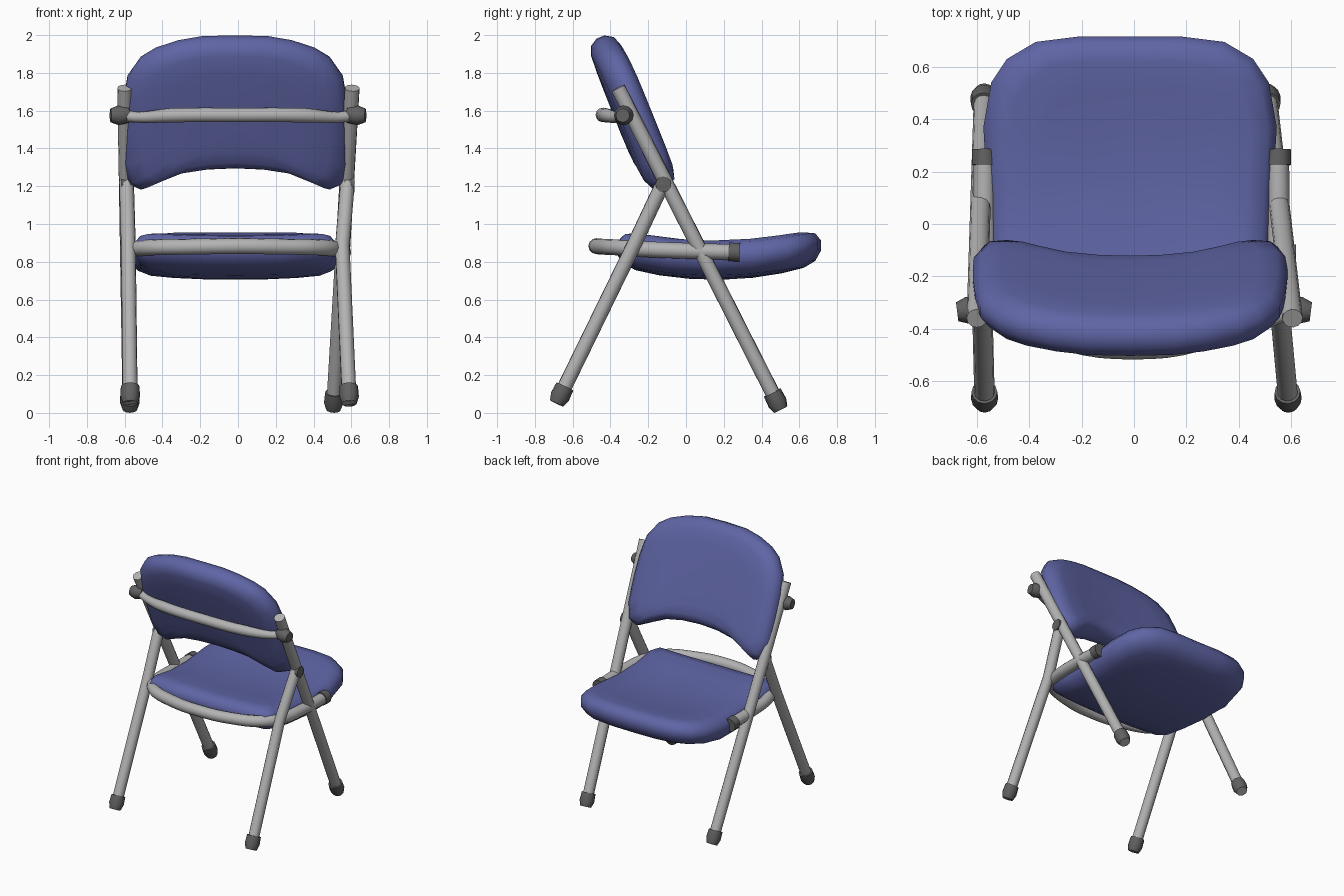
import bpy, bmesh, math
from mathutils import Vector

if "Cube" in bpy.data.objects:
    bpy.data.objects.remove(bpy.data.objects["Cube"])


def material(name, rgb):
    m = bpy.data.materials.new(name)
    m.diffuse_color = (*rgb, 1)
    m.use_nodes = True
    m.node_tree.nodes["Principled BSDF"].inputs["Base Color"].default_value = m.diffuse_color
    return m


BLUE = material("blue_pad", (0.115, 0.13, 0.38))
DARK = material("dark_rubber", (0.12, 0.12, 0.12))
GREY = material("grey_tube", (0.45, 0.45, 0.45))


def finish(ob, mat, angle):
    bpy.ops.object.select_all(action='DESELECT')
    ob.select_set(True)
    bpy.context.view_layer.objects.active = ob
    if ob.type == 'CURVE':
        bpy.ops.object.convert(target='MESH')
        ob = bpy.context.object
    ob.data.materials.clear()
    ob.data.materials.append(mat)
    bpy.ops.object.shade_smooth_by_angle(angle=math.radians(angle))


# Round tube through points, optional radius factor per point
def tube(name, pts, r, mat=GREY, radii=None, smooth=False):
    cu = bpy.data.curves.new(name, 'CURVE')
    cu.dimensions = '3D'
    cu.bevel_depth, cu.bevel_resolution, cu.use_fill_caps = r, 4, True
    radii = radii or [1] * len(pts)
    if smooth:
        cu.resolution_u = 4
        s = cu.splines.new('BEZIER')
        s.bezier_points.add(len(pts) - 1)
        for b, p, k in zip(s.bezier_points, pts, radii):
            b.co, b.radius = p, k
            b.handle_left_type = b.handle_right_type = 'AUTO'
    else:
        s = cu.splines.new('POLY')
        s.points.add(len(pts) - 1)
        for q, p, k in zip(s.points, pts, radii):
            q.co, q.radius = (*p, 1), k
    ob = bpy.data.objects.new(name, cu)
    bpy.context.collection.objects.link(ob)
    finish(ob, mat, 40)


# Cushion: concentric rings of a mirrored outline, mapped into space by place(u, v, w)
def pad(name, half, centre, t, place):
    outline = half + [(-u, v) for u, v in reversed(half) if u > 0]
    top = [(.3, 1), (.6, .98), (.82, .93), (.94, .72), (1, .25)]
    rings = top + [(s, -h) for s, h in reversed(top)]
    bm = bmesh.new()
    loops = [[bm.verts.new(place(u * s, centre + (v - centre) * s, h * t))
              for u, v in outline] for s, h in rings]
    n = len(outline)
    for a, b in zip(loops, loops[1:]):
        for i in range(n):
            j = (i + 1) % n
            bm.faces.new((a[i], a[j], b[j], b[i]))
    for loop, h in ((loops[0], t), (loops[-1], -t)):
        c = bm.verts.new(place(0, centre, h))
        for i in range(n):
            bm.faces.new((c, loop[i], loop[(i + 1) % n]))
    bmesh.ops.recalc_face_normals(bm, faces=bm.faces)
    me = bpy.data.meshes.new(name)
    bm.to_mesh(me)
    bm.free()
    ob = bpy.data.objects.new(name, me)
    bpy.context.collection.objects.link(ob)
    finish(ob, BLUE, 60)


# Backrest: leaning, wrapped slightly forward at the sides
def back_place(u, v, w):
    w += -.025 + .09 * u * u
    return (u - .015, -.27 - .371 * v + .928 * w, 1.6 + .928 * v + .371 * w)


pad("backrest", [(0, .43), (.17, .426), (.3, .4), (.42, .355), (.5, .3), (.57, .19),
                 (.592, .05), (.6, -.1), (.6, -.3), (.57, -.41), (.5, -.44),
                 (.42, -.4), (.3, -.345), (.15, -.318), (0, -.31)],
    0, .09, back_place)


# Seat: dished front to back
def seat_place(u, v, w):
    return (u - .015, v, .805 + .25 * (v - .15) ** 2 + .07 * u * u + w)


pad("seat", [(0, .715), (.2, .715), (.36, .695), (.47, .63), (.53, .54), (.56, .37),
             (.545, .12), (.535, -.1), (.535, -.29), (.49, -.355), (.25, -.365), (0, -.37)],
    .2, .1, seat_place)


def foot(name, top, end):
    end, top = Vector(end), Vector(top)
    d = (end - top).normalized()
    tube(name, [end - d * .1, end - d * .04, end], .052, DARK, [.95, 1, .75])


# Legs, feet, pivots and clamps; the frame is slightly skewed so each side has its own x values
sides = {"left": dict(s=-1, top=-.6, front=-.572, hinge=-.59, mid=-.58, rear=-.57, arm=-.57),
         "right": dict(s=1, top=.605, front=.505, hinge=.58, mid=.552, rear=.59, arm=.55)}
for side, d in sides.items():
    s = d["s"]
    a, b = (d["top"], -.36, 1.72), (d["front"], .502, .018)
    tube(side + "_front_leg", [a, b], .039)
    foot(side + "_front_foot", a, b)
    h, m, e = (d["hinge"], -.12, 1.22), (d["mid"], -.28, .88), (d["rear"], -.685, .05)
    tube(side + "_rear_leg", [h, m, e], .039)
    foot(side + "_rear_foot", m, e)
    tube(side + "_pivot", [(s * .565, -.12, 1.21), (s * .618, -.12, 1.21)], .042, DARK)
    tube(side + "_knob", [(s * .58, -.32, 1.58), (s * .635, -.33, 1.575), (s * .675, -.335, 1.575)],
         .052, DARK, [.85, 1, .7])
    tube(side + "_arm_cap", [(d["arm"], .225, .853), (d["arm"], .285, .85)], .049, DARK)

# Seat support hoop running round the back of the seat
tube("seat_hoop", [(-.57, .26, .851), (-.57, 0, .858), (-.555, -.2, .866), (-.48, -.345, .875),
                   (-.25, -.445, .88), (0, -.475, .883), (.24, -.445, .88), (.46, -.345, .875),
                   (.53, -.2, .866), (.55, 0, .858), (.55, .26, .851)], .042, smooth=True)

# Cross bar behind the backrest
tube("back_bar", [(-.61, -.325, 1.575), (-.53, -.36, 1.565), (-.36, -.42, 1.575), (0, -.44, 1.577),
                  (.36, -.42, 1.575), (.53, -.36, 1.565), (.61, -.325, 1.575)],
     .038, GREY, [.8, .75, 1, 1, 1, .75, .8], True)
